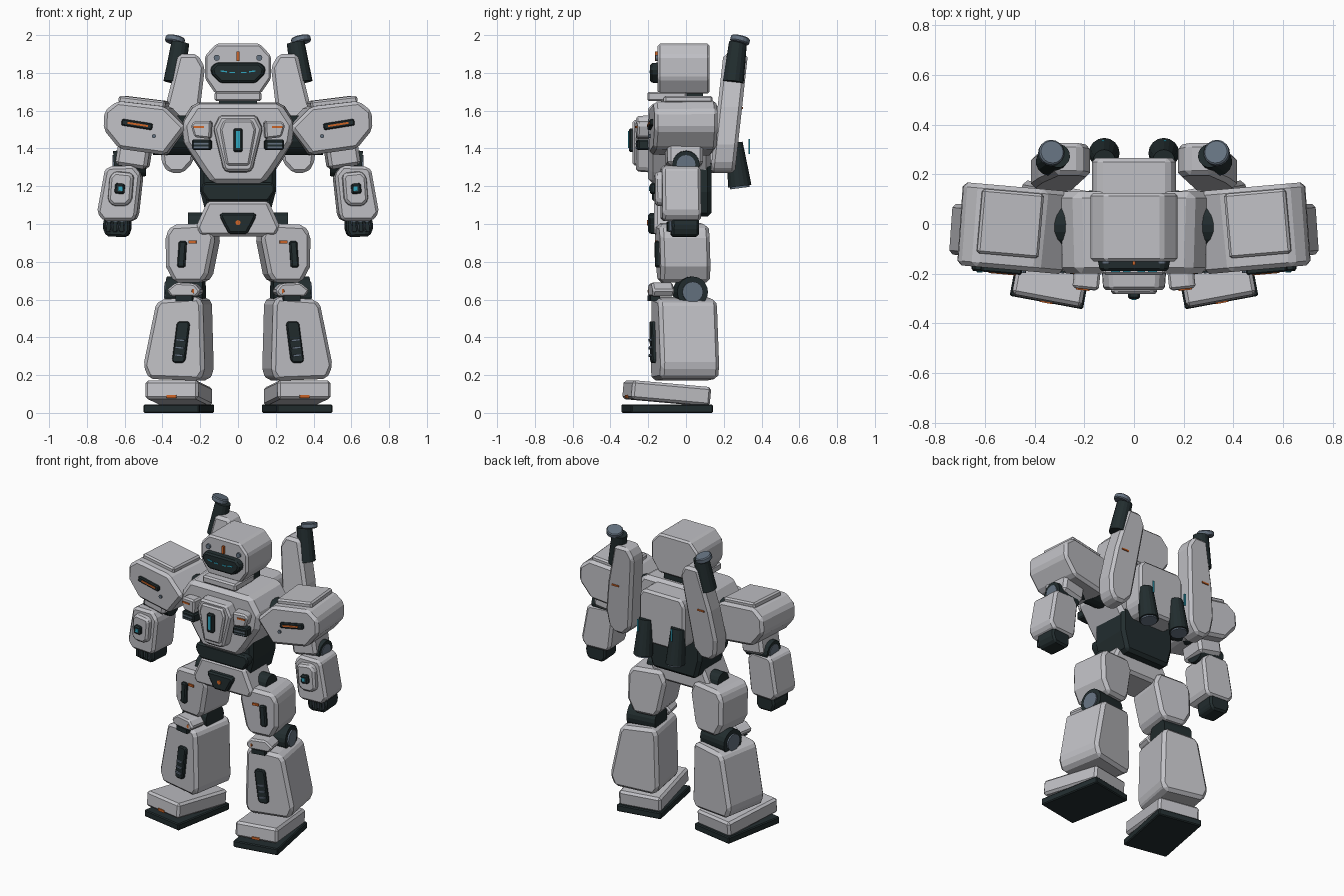
import bpy, bmesh, math
from mathutils import Matrix, Vector

if "Cube" in bpy.data.objects:
    bpy.data.objects.remove(bpy.data.objects["Cube"])


def material(name, col):
    m = bpy.data.materials.new(name)
    m.diffuse_color = (*col, 1)
    m.use_nodes = True
    m.node_tree.nodes["Principled BSDF"].inputs["Base Color"].default_value = m.diffuse_color
    return m


GREY = material("light_grey", (0.53, 0.53, 0.56))
DARK = material("dark_teal", (0.016, 0.026, 0.028))
STEEL = material("steel_blue", (0.13, 0.17, 0.22))
ORANGE = material("orange", (0.62, 0.13, 0.02))
CYAN = material("cyan", (0.03, 0.38, 0.52))


def finish(name, bm, mat, bevel=0.0, pair=False):
    """Make the object, and its mirror image when it is one of a pair."""
    bmesh.ops.recalc_face_normals(bm, faces=bm.faces)
    for side in ((1, -1) if pair else (1,)):
        if side < 0:
            bmesh.ops.scale(bm, vec=(-1, 1, 1), verts=bm.verts)
            bmesh.ops.reverse_faces(bm, faces=bm.faces)
        me = bpy.data.meshes.new(name)
        bm.to_mesh(me)
        me.materials.append(mat)
        ob = bpy.data.objects.new(name + (("_left" if side > 0 else "_right") if pair else ""), me)
        bpy.context.collection.objects.link(ob)
        if bevel:
            b = ob.modifiers.new("chamfer", 'BEVEL')
            b.width, b.segments, b.limit_method = bevel, 1, 'ANGLE'
    bm.free()


def turn(bm, pivot, yaw=0, roll=0, pitch=0):
    r = math.radians
    rot = Matrix.Rotation(r(yaw), 3, 'Z') @ Matrix.Rotation(r(pitch), 3, 'X') @ Matrix.Rotation(r(roll), 3, 'Y')
    bmesh.ops.rotate(bm, cent=pivot, matrix=rot, verts=bm.verts)


def prism(name, mat, pts, y0, y1, bevel=0.012, pair=False, pivot=(0, 0, 0), yaw=0,
          sym=False, lean=0, zref=0, front=1.0):
    """Front profile (x, z) run from y0 to y1; lean shears y by height, front scales the front face."""
    if sym:
        pts = pts + [(-x, z) for x, z in reversed(pts)]
    cx = sum(p[0] for p in pts) / len(pts)
    cz = sum(p[1] for p in pts) / len(pts)
    bm = bmesh.new()
    rings = []
    for y, k in ((y0, front), (y1, 1)):
        rings.append([bm.verts.new((cx + (x - cx) * k, y + lean * (z - zref), cz + (z - cz) * k))
                      for x, z in pts])
    a, b = rings
    bm.faces.new(a)
    bm.faces.new(b[::-1])
    for i in range(len(a)):
        j = (i + 1) % len(a)
        bm.faces.new((a[i], b[i], b[j], a[j]))
    turn(bm, pivot, yaw)
    finish(name, bm, mat, bevel, pair)


def box(name, mat, c, s, bevel=0.0, pair=False, pivot=None, yaw=0, roll=0, pitch=0):
    bm = bmesh.new()
    bmesh.ops.create_cube(bm, size=1)
    bmesh.ops.scale(bm, vec=s, verts=bm.verts)
    bmesh.ops.translate(bm, vec=c, verts=bm.verts)
    turn(bm, c, 0, roll, pitch)
    turn(bm, pivot or c, yaw)
    finish(name, bm, mat, bevel, pair)


def rod(name, mat, p0, p1, r0, r1=None, pair=False, n=16, bevel=0.0):
    p0, p1 = Vector(p0), Vector(p1)
    d = p1 - p0
    bm = bmesh.new()
    bmesh.ops.create_cone(bm, cap_ends=True, segments=n, radius1=r0, radius2=r1 or r0, depth=d.length)
    m = Matrix.Translation((p0 + p1) / 2) @ d.to_track_quat('Z', 'Y').to_matrix().to_4x4()
    bmesh.ops.transform(bm, matrix=m, verts=bm.verts)
    finish(name, bm, mat, bevel, pair)


# Head, visor and neck
prism("head", GREY, [(.115, 1.955), (.175, 1.89), (.175, 1.77), (.12, 1.69)], -.15, .125, sym=True)
prism("visor", DARK, [(.12, 1.855), (.15, 1.825), (.14, 1.79), (.095, 1.745)], -.19, -.14, .01, sym=True, front=.93)
box("visor_line_outer", CYAN, (.075, -.191, 1.808), (.035, .006, .007), pair=True, roll=-8)
box("visor_line_inner", CYAN, (.03, -.191, 1.802), (.03, .006, .007), pair=True)
box("forehead_strip", ORANGE, (0, -.155, 1.887), (.014, .02, .05))
rod("forehead_stud", STEEL, (.113, -.14, 1.88), (.113, -.162, 1.88), .016, pair=True, n=12)
box("collar", GREY, (0, -.1, 1.675), (.25, .21, .05), .01)
box("neck", DARK, (0, 0, 1.66), (.2, .18, .1))

# Torso, chest plate and vents
prism("torso", GREY, [(.235, 1.645), (.31, 1.53), (.295, 1.43), (.19, 1.27), (.14, 1.205)],
      -.2, .13, .025, sym=True, front=.96)
prism("chest_plate", GREY, [(.10, 1.58), (.135, 1.51), (.08, 1.285), (.06, 1.27)], -.265, -.15, .012, sym=True, front=.94)
prism("chest_inset", GREY, [(.075, 1.55), (.095, 1.50), (.06, 1.31)], -.282, -.25, .01, sym=True)
box("chest_slot", DARK, (0, -.285, 1.443), (.05, .035, .125), .008)
box("chest_light", CYAN, (0, -.303, 1.447), (.02, .006, .09))
prism("pectoral", GREY, [(.135, 1.545), (.225, 1.545), (.245, 1.525), (.225, 1.46), (.14, 1.45)],
      -.262, -.17, .01, True, (.19, -.2, 0), 6)
box("pectoral_strip", ORANGE, (.2, -.264, 1.513), (.055, .008, .01), 0, True, (.19, -.2, 0), 6)
box("pectoral_vent", DARK, (.19, -.215, 1.42), (.10, .09, .055), .008, True, None, 6)
for z in (1.405, 1.425):
    box("pectoral_fin", STEEL, (.19, -.26, z), (.08, .008, .008), 0, True, (.19, -.215, 0), 6)

# Waist and pelvis
prism("waist", DARK, [(.2, 1.34), (.2, 1.17), (.165, 1.04)], -.14, .135, .02, sym=True)
prism("waist_front", DARK, [(.18, 1.22), (.195, 1.2), (.195, 1.17), (.16, 1.12)], -.18, -.1, .01, sym=True)
prism("pelvis", GREY, [(.16, 1.125), (.225, .98), (.2, .935)], -.17, .07, .018, sym=True)
prism("crotch_plate", DARK, [(.095, 1.06), (.1, 1.04), (.05, .945)], -.2, -.15, .01, sym=True, front=.93)
rod("crotch_stud", ORANGE, (0, -.19, 1.007), (0, -.206, 1.007), .014, n=8)

# Backpack with thrusters
prism("backpack", GREY, [(.14, 1.625), (.17, 1.58), (.17, 1.33), (.13, 1.27)], .1, .265, .015, sym=True)
rod("thruster", DARK, (.12, .255, 1.43), (.12, .285, 1.20), .045, .062, True)
rod("thruster_nozzle", STEEL, (.12, .284, 1.205), (.12, .286, 1.19), .052, None, True)
box("thruster_light", CYAN, (.125, .335, 1.41), (.012, .006, .08), 0, True)

# Back pods with barrels
prism("back_pod", GREY, [(.215, 1.9), (.315, 1.9), (.385, 1.62), (.415, 1.42), (.4, 1.31), (.36, 1.27),
                         (.29, 1.27), (.235, 1.33), (.175, 1.83)],
      .165, .295, .018, True, lean=.11, zref=1.6)
box("pod_strip", ORANGE, (.32, .299, 1.615), (.05, .008, .01), 0, True)
rod("barrel", DARK, (.34, .25, 1.75), (.305, .275, 1.96), .056, .048, True)
rod("barrel_cap", STEEL, (.337, .282, 1.958), (.33, .29, 1.99), .052, None, True, bevel=.006)

# Shoulders
rod("shoulder_joint", DARK, (.2, 0, 1.47), (.45, 0, 1.47), .105, None, True, 20)
P = (.48, -.02, 1.5)
prism("shoulder_armour", GREY, [(.63, 1.655), (.37, 1.625), (.255, 1.51), (.37, 1.36), (.62, 1.395),
                                (.705, 1.5), (.7, 1.6)], -.185, .15, .018, True, P, 5, front=.97)
box("shoulder_plate", GREY, (.5, -.0, 1.645), (.25, .26, .04), .01, True, P, 5, -7)
box("shoulder_slot", DARK, (.52, -.19, 1.527), (.165, .025, .035), .006, True, P, 5, -9)
box("shoulder_strip", ORANGE, (.515, -.203, 1.527), (.11, .006, .01), 0, True, P, 5, -9)
rod("shoulder_stud", STEEL, (.445, -.17, 1.465), (.445, -.198, 1.465), .011, None, True, 10)

# Arms and hands
box("upper_arm", GREY, (.55, -.01, 1.37), (.17, .19, .14), .018, True, None, 5, -9)
rod("elbow", DARK, (.49, 0, 1.325), (.657, 0, 1.315), .072, None, True)
rod("elbow_cap", STEEL, (.655, 0, 1.315), (.664, 0, 1.315), .05, None, True)
A = (.63, -.02, 1.16)
prism("forearm", GREY, [(.545, 1.31), (.68, 1.305), (.7, 1.28), (.74, 1.06), (.705, 1.015),
                        (.55, 1.015), (.53, 1.04), (.505, 1.26)], -.13, .075, .018, True, A, 4)
prism("forearm_plate", GREY, [(.55, 1.275), (.645, 1.285), (.675, 1.255), (.685, 1.12), (.655, 1.09),
                              (.58, 1.09), (.55, 1.12), (.54, 1.25)], -.165, -.1, .012, True, A, 4, front=.9)
box("forearm_slot", DARK, (.615, -.175, 1.187), (.052, .03, .055), .008, True, A, 4, -6)
box("forearm_light", CYAN, (.61, -.191, 1.187), (.022, .006, .022), 0, True, A, 4, -6)
prism("hand", DARK, [(.57, 1.03), (.705, 1.03), (.715, .985), (.695, .935), (.59, .93), (.57, .96)],
      -.08, .065, .012, True, A, 4)
for x in (.61, .645, .68):
    box("finger", STEEL, (x, -.085, .99), (.028, .02, .065), .006, True, A, 4, -4)
    box("finger_front", DARK, (x, -.096, .985), (.02, .012, .05), 0, True, A, 4, -4)

# Hips and thighs
rod("hip_joint", DARK, (.1, -.02, 1.0), (.265, -.02, 1.0), .06, None, True)
T = (.24, -.02, .85)
prism("thigh", GREY, [(.14, 1.005), (.335, .995), (.37, .945), (.37, .775), (.325, .69), (.175, .69),
                      (.145, .735), (.105, .93)], -.15, .115, .02, True, T, 7, lean=-.03, zref=.85)
box("thigh_slot", DARK, (.28, -.155, .84), (.042, .03, .14), .008, True, T, 7, -4)
box("thigh_strip", ORANGE, (.225, -.155, .905), (.042, .014, .014), 0, True, T, 7)

# Knees
rod("knee_joint", DARK, (.18, .01, .64), (.375, .035, .64), .082, None, True, 20)
rod("knee_cap_disc", STEEL, (.37, .034, .64), (.385, .036, .64), .055, None, True)
K = (.3, -.01, .4)
prism("knee_guard", GREY, [(.2, .685), (.3, .69), (.35, .65), (.325, .615), (.19, .615), (.165, .645)],
      -.185, -.07, .01, True, K, 10)
box("knee_strip", DARK, (.255, -.165, .607), (.09, .05, .03), 0, True, K, 10)
rod("knee_stud", ORANGE, (.235, -.19, .645), (.233, -.2, .645), .012, None, True, 10)

# Shins
prism("shin", GREY, [(.18, .615), (.39, .6), (.415, .565), (.48, .25), (.45, .18), (.18, .17),
                     (.15, .215), (.16, .575)], -.165, .15, .02, True, K, 10)
prism("shin_slot", DARK, [(.235, .485), (.285, .485), (.295, .47), (.32, .28), (.31, .265), (.262, .265),
                          (.25, .28), (.226, .47)], -.185, -.15, .006, True, K, 10)
for i in range(3):
    box("shin_bar", STEEL, (.283 - .005 * i, -.188, .305 + .04 * i), (.045, .012, .012), 0, True, K, 10, -6)

# Feet
F = (.313, -.1, 0)
box("sole", DARK, (.313, -.1, .0225), (.3, .44, .045), .006, True, F, 10.5)
box("foot", GREY, (.313, -.102, .105), (.285, .425, .1), .014, True, F, 10.5, 0, -5)
box("toe_strip", ORANGE, (.313, -.316, .088), (.052, .012, .016), 0, True, F, 10.5)
